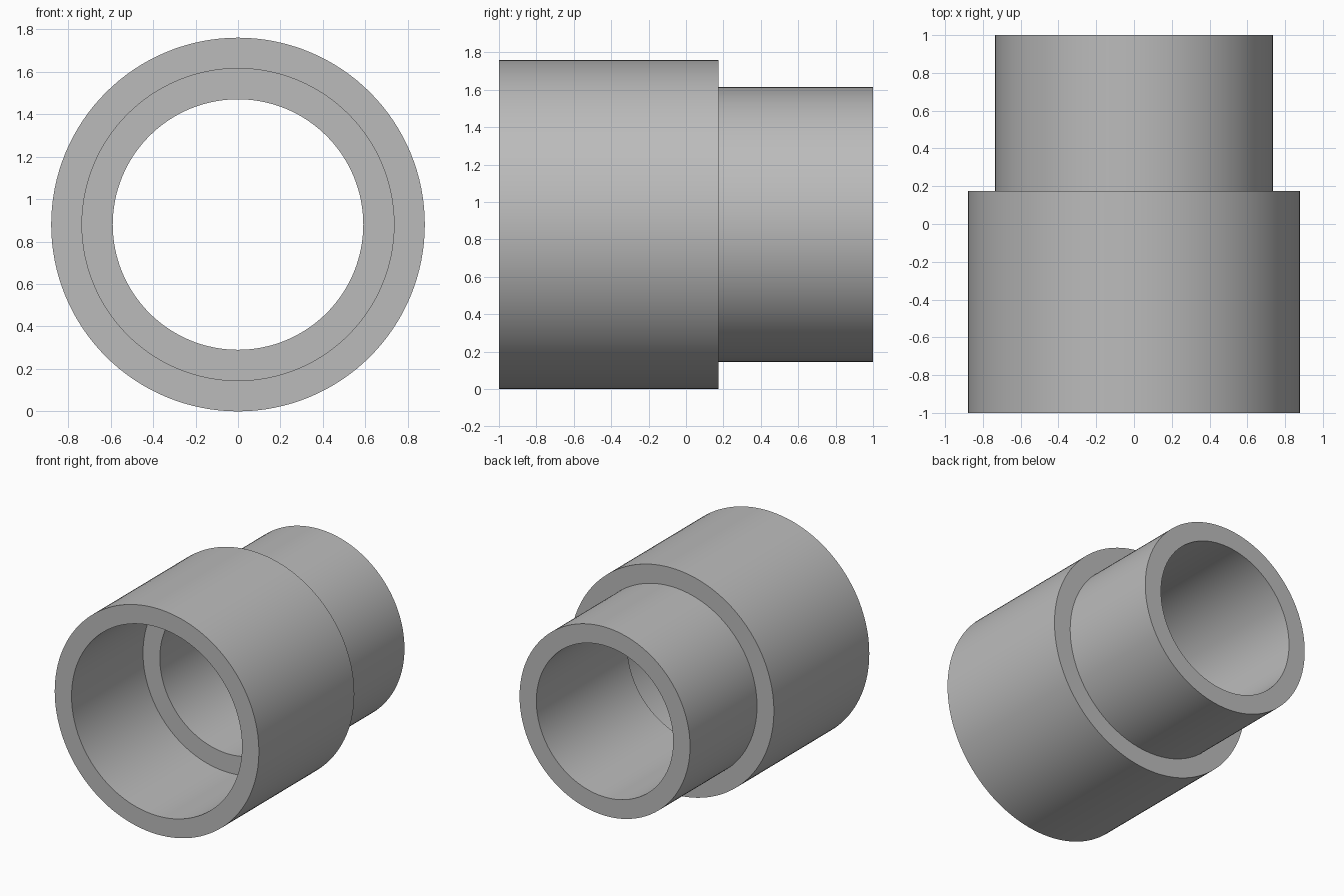
import bpy
import bmesh
from math import cos, sin, tau, radians

default = bpy.data.objects.get("Cube")
if default:
    bpy.data.objects.remove(default, do_unlink=True)

# Main dimensions: the socket's bore matches the spigot's outside
R_SOCKET, R_SPIGOT, R_BORE = 0.88, 0.735, 0.59
FRONT, SEAT, SHOULDER, BACK = -1.0, -0.12, 0.175, 1.0
SEGMENTS = 128

# Plain grey material
grey = bpy.data.materials.new("plain grey")
grey.use_nodes = True
colour = (0.5, 0.5, 0.5, 1.0)
grey.diffuse_color = colour
grey.node_tree.nodes["Principled BSDF"].inputs["Base Color"].default_value = colour


def lathe_along_y(name, profile, centre_z):
    """Turn a closed (radius, y) profile around a horizontal axis."""
    bm = bmesh.new()
    rings = []
    for i in range(SEGMENTS):
        a = tau * i / SEGMENTS
        rings.append([bm.verts.new((r * cos(a), y, centre_z + r * sin(a)))
                      for r, y in profile])
    n = len(profile)
    for i, ring in enumerate(rings):
        following = rings[(i + 1) % SEGMENTS]
        for j in range(n):
            k = (j + 1) % n
            bm.faces.new((ring[j], ring[k], following[k], following[j]))
    bmesh.ops.recalc_face_normals(bm, faces=bm.faces)
    mesh = bpy.data.meshes.new(name)
    bm.to_mesh(mesh)
    bm.free()
    mesh.materials.append(grey)
    obj = bpy.data.objects.new(name, mesh)
    bpy.context.collection.objects.link(obj)
    return obj


# Stepped pipe sleeve: wide socket in front, narrow spigot behind
sleeve = lathe_along_y("stepped_pipe_sleeve", [
    (R_SOCKET, FRONT), (R_SOCKET, SHOULDER),
    (R_SPIGOT, SHOULDER), (R_SPIGOT, BACK),
    (R_BORE, BACK), (R_BORE, SEAT),
    (R_SPIGOT, SEAT), (R_SPIGOT, FRONT),
], R_SOCKET)

# Smooth walls with crisp rims
bpy.ops.object.select_all(action='DESELECT')
sleeve.select_set(True)
bpy.context.view_layer.objects.active = sleeve
bpy.ops.object.shade_smooth_by_angle(angle=radians(30))
